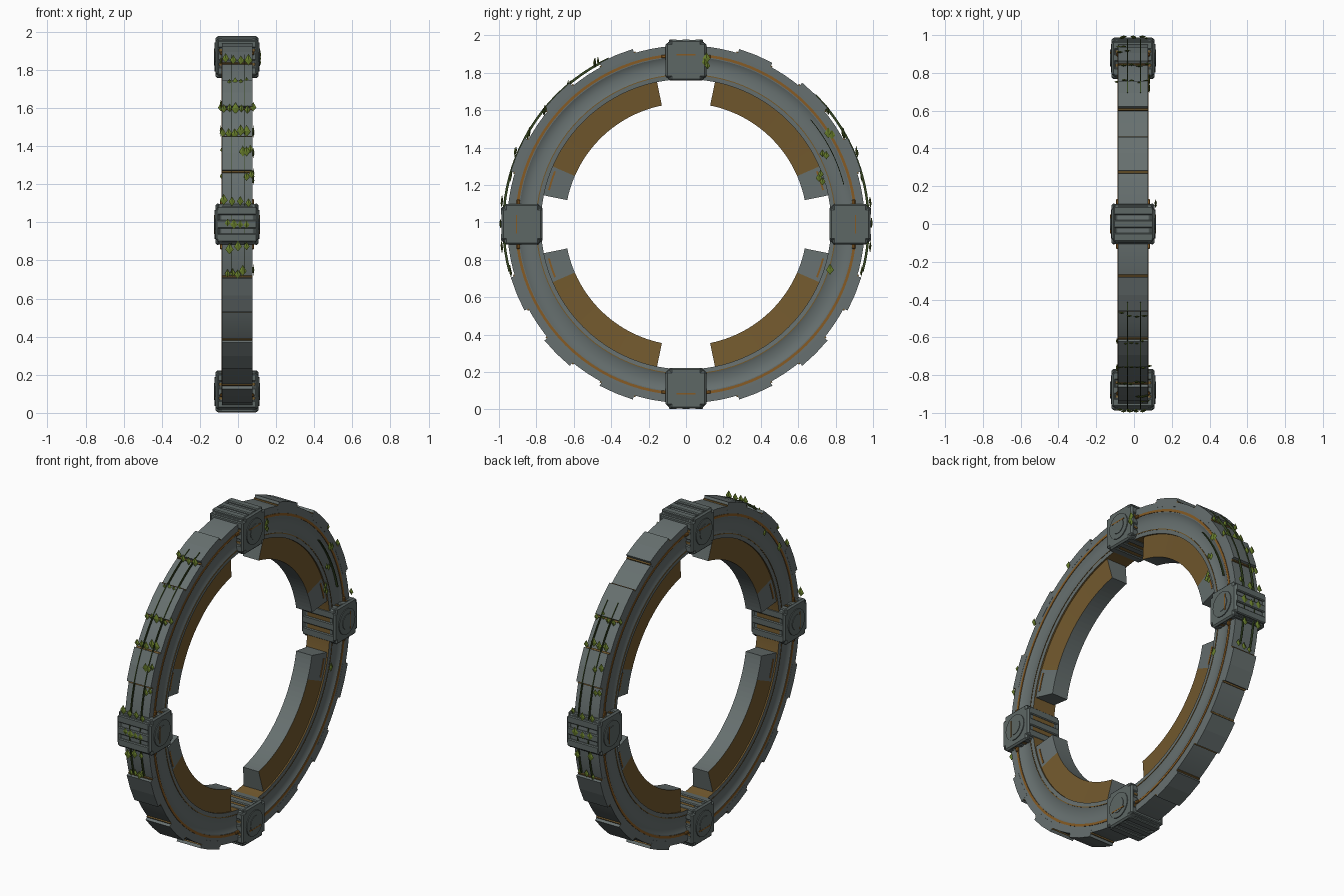
import bpy, bmesh, math, random
from mathutils import Matrix, Vector

if "Cube" in bpy.data.objects:
    bpy.data.objects.remove(bpy.data.objects["Cube"])

random.seed(4)
X0, CZ = -0.005, 0.99          # ring centre
rad = math.radians


def material(name, rgb):
    m = bpy.data.materials.new(name)
    m.diffuse_color = (*rgb, 1)
    m.use_nodes = True
    m.node_tree.nodes["Principled BSDF"].inputs["Base Color"].default_value = m.diffuse_color
    return m


STONE = material("grey_stone", (0.135, 0.162, 0.160))
DARK = material("clamp_grey", (0.110, 0.135, 0.130))
BROWN = material("bronze_brown", (0.170, 0.100, 0.027))
ORANGE = material("copper_orange", (0.240, 0.105, 0.018))
LEAF = material("leaf_green", (0.140, 0.210, 0.025))
STEM = material("stem_green", (0.035, 0.060, 0.015))


def finish(name, bm, mats, smooth=None):
    bmesh.ops.recalc_face_normals(bm, faces=bm.faces)
    me = bpy.data.meshes.new(name)
    bm.to_mesh(me)
    bm.free()
    for m in mats:
        me.materials.append(m)
    if smooth:
        me.shade_smooth()
        me.set_sharp_from_angle(angle=rad(smooth))
    ob = bpy.data.objects.new(name, me)
    bpy.context.collection.objects.link(ob)
    return ob


def polar(x, r, a):
    """Point on the ring: a is degrees from +y towards +z."""
    return Vector((X0 + x, r * math.cos(rad(a)), CZ + r * math.sin(rad(a))))


def sweep(bm, profile, a0, a1, n, rule=None):
    """Sweep a closed (x, r) profile around the ring axis."""
    full = abs(a1 - a0) >= 360
    rows = [[bm.verts.new(polar(x, r, a0 + (a1 - a0) * i / n)) for x, r in profile]
            for i in range(n if full else n + 1)]
    k = len(profile)
    for i in range(n):
        p, q = rows[i], rows[(i + 1) % len(rows)]
        for j in range(k):
            f = bm.faces.new((p[j], p[(j + 1) % k], q[(j + 1) % k], q[j]))
            if rule:
                f.material_index = rule(j, a0 + (a1 - a0) * (i + 0.5) / n)
    if not full:
        bm.faces.new(rows[0])
        bm.faces.new(rows[-1])


def box_profile(x0, x1, r0, r1):
    return [(x0, r0), (x1, r0), (x1, r1), (x0, r1)]


# Main ring with shallow channels in its sides; inner face is brown
side = [(0.074, 0.776), (0.076, 0.80), (0.070, 0.815), (0.066, 0.85),
        (0.070, 0.88), (0.078, 0.895), (0.08, 0.956)]
prof = side + [(-x, r) for x, r in reversed(side)]
bm = bmesh.new()
sweep(bm, prof, 0, 360, 96, lambda j, a: 1 if j == len(prof) - 1 else 0)
finish("main_ring", bm, [STONE, BROWN], 25)

# Raised tread plates around the rim, with brown lips at their edges
bm = bmesh.new()
for i in range(16):
    c = i * 22.5
    sweep(bm, box_profile(-0.08, 0.08, 0.93, 0.979), c - 5.625, c + 5.625, 2)
finish("rim_plates", bm, [STONE])
bm = bmesh.new()
for i in range(16):
    for s in (-1, 1):
        c = i * 22.5 + s * 5.9
        sweep(bm, box_profile(-0.079, 0.079, 0.94, 0.963), c - 0.28, c + 0.28, 1)
finish("rim_plate_lips", bm, [BROWN])

# Thin inlaid lines on both sides
bm = bmesh.new()
for s in (-1, 1):
    sweep(bm, box_profile(s * 0.07, s * 0.0815, 0.900, 0.914), 0, 360, 96)
finish("outer_inlay", bm, [ORANGE])
bm = bmesh.new()
for s in (-1, 1):
    sweep(bm, box_profile(s * 0.068, s * 0.0775, 0.798, 0.803), 0, 360, 96)
finish("inner_inlay", bm, [BROWN])

# Four inner wedge segments: brown sides, grey inner face and grey tips
seg_prof = [(-0.066, 0.785), (-0.052, 0.648), (0.052, 0.648), (0.066, 0.785)]
for k in range(4):
    a0 = 90 * k + 11.5

    def seg_rule(j, a):
        fold = math.degrees(math.asin(abs(math.sin(rad(a)))))
        return 1 if j in (0, 2) and fold > 23.5 else 0
    bm = bmesh.new()
    sweep(bm, seg_prof, a0, a0 + 67, 28, seg_rule)
    finish("inner_segment", bm, [STONE, BROWN])
    # Short orange stripe on the grey tip
    c = 90 * k + (18 if k % 2 == 0 else 72)
    bm = bmesh.new()
    for s in (-1, 1):
        sweep(bm, box_profile(s * 0.058, s * 0.0655, 0.750, 0.760), c - 4, c + 4, 4)
    finish("tip_stripe", bm, [ORANGE])


# Clamps, built on local axes (x, tangent, radius) then turned into place
def box(bm, x, t, r, mat=0, chamfer=0.0):
    m = (Matrix.Translation((sum(x) / 2, sum(t) / 2, sum(r) / 2)) @
         Matrix.Diagonal((x[1] - x[0], t[1] - t[0], r[1] - r[0], 1)))
    tmp = bmesh.new()
    bmesh.ops.create_cube(tmp, size=1, matrix=m)
    if chamfer:
        bmesh.ops.bevel(tmp, geom=tmp.edges[:], offset=chamfer, segments=1, affect='EDGES')
    for f in tmp.faces:
        f.material_index = mat
    me = bpy.data.meshes.new("tmp")
    tmp.to_mesh(me)
    tmp.free()
    bm.from_mesh(me)
    bpy.data.meshes.remove(me)


def disc(bm, x, depth, radius, r):
    bmesh.ops.create_cone(bm, cap_ends=True, segments=24, radius1=radius, radius2=radius, depth=depth,
                          matrix=Matrix.Translation((x, 0, r)) @ Matrix.Rotation(rad(90), 4, 'Y'))


for k in range(4):
    bm = bmesh.new()
    box(bm, (-0.102, 0.102), (-0.100, 0.100), (0.776, 0.976), 0, 0.008)
    for t in (-0.07, 0, 0.07):                       # ribs across inner and outer faces
        box(bm, (-0.104, 0.104), (t - 0.022, t + 0.022), (0.768, 0.988), 0, 0.005)
    for r in (0.805, 0.88, 0.945):                   # ribs and brown strips on the ends
        box(bm, (-0.104, 0.104), (-0.107, 0.107), (r - 0.02, r + 0.02), 0, 0.005)
    for r in (0.84, 0.913):
        box(bm, (-0.1025, 0.1025), (-0.104, 0.104), (r - 0.006, r + 0.006), 1)
    for s in (-1, 1):
        xs = sorted((s * 0.09, s * 0.113))
        box(bm, xs, (-0.109, 0.109), (0.785, 0.97), 0, 0.009)
        box(bm, xs, (-0.085, 0.085), (0.768, 0.986), 0, 0.009)
        disc(bm, s * 0.113, 0.010, 0.076, 0.878)     # round boss
        disc(bm, s * 0.115, 0.012, 0.045, 0.878)
        box(bm, sorted((s * 0.11, s * 0.1215)), (-0.05, 0.05), (0.903, 0.910), 2)
        for t in (-0.118, 0.118):                    # small copper bolts by the clamp
            box(bm, sorted((s * 0.07, s * 0.09)), (t - 0.014, t + 0.014), (0.888, 0.906), 2, 0.004)
    bmesh.ops.transform(bm, verts=bm.verts, matrix=Matrix.Translation((X0, 0, CZ)) @
                        Matrix.Rotation(rad(90 * k), 4, 'X'))
    finish("clamp", bm, [DARK, BROWN, ORANGE])


# Ivy: flat diamond leaves facing outwards, in rows joined by thin stems
def leaf(bm, pos, out):
    s = random.uniform(0.75, 1.15)
    out = Vector(out).normalized()
    wide = out.cross(Vector((0, 0, 1))).normalized() * 0.019 * s
    up = Vector((0, 0, 0.027 * s))
    thick = out * 0.006
    ring = [bm.verts.new(pos + d) for d in (wide - up * 0.15, up, -wide - up * 0.15, -up)]
    for tip in (bm.verts.new(pos + thick), bm.verts.new(pos - thick)):
        for i in range(4):
            bm.faces.new((tip, ring[i], ring[(i + 1) % 4]))


def spread(a, b, n):
    return [a + (b - a) * i / max(1, n - 1) for i in range(n)]


leaves, stems = bmesh.new(), bmesh.new()
rows = [(-15, -0.05, 0.03, 4), (-7, -0.04, 0.05, 3), (0, -0.05, 0.05, 4), (7, -0.07, 0.06, 4),
        (15, 0.05, 0.075, 2), (23, 0.03, 0.07, 3), (30, -0.075, 0.05, 5), (39, -0.07, 0.085, 6),
        (50, -0.04, 0.05, 4), (61, -0.06, 0.06, 4)]
for a, x0, x1, n in rows:
    for sgn in (-1, 1):
        if sgn > 0 and a > 45:
            continue
        r = 0.992 if abs(a) < 8 or 17 < a < 28 or 40 < a < 50 or a > 60 else 0.972
        for x in spread(x0, x1, n if sgn < 0 else max(2, n - 1)):
            p = polar(x * -sgn, r, a + random.uniform(-0.7, 0.7))
            p.y = abs(p.y) * sgn
            leaf(leaves, p, (0, sgn, 0))
for sgn, a0, a1 in ((1, -15, 45), (-1, -15, 65)):
    for x in (-0.03, 0.04):
        b0, b1 = (a0, a1) if sgn > 0 else (180 - a1, 180 - a0)
        sweep(stems, box_profile(x - 0.002, x + 0.002, 0.97, 0.983), b0, b1, 24)

# Trailing leaves on the right-hand face and the clamp sides
for y, z in ((0.76, 1.48), (0.78, 1.47), (0.73, 1.37), (0.75, 1.36), (0.71, 1.24),
             (0.73, 1.22), (0.72, 1.26), (0.77, 0.75)):
    leaf(leaves, Vector((0.08, y, z)), (1, 0, 0))
for y, z in ((0.10, 1.86), (0.115, 1.84), (0.11, 1.88)):
    leaf(leaves, Vector((0.115, y, z)), (1, 0, 0))
for y, z in ((-0.10, 1.85), (-0.76, 1.48), (-0.62, 1.62)):
    leaf(leaves, Vector((-0.09, y, z)), (-1, 0, 0))
sweep(stems, box_profile(0.068, 0.082, 0.868, 0.872), 14, 40, 12)
finish("ivy_leaves", leaves, [LEAF])
finish("ivy_stems", stems, [STEM])
